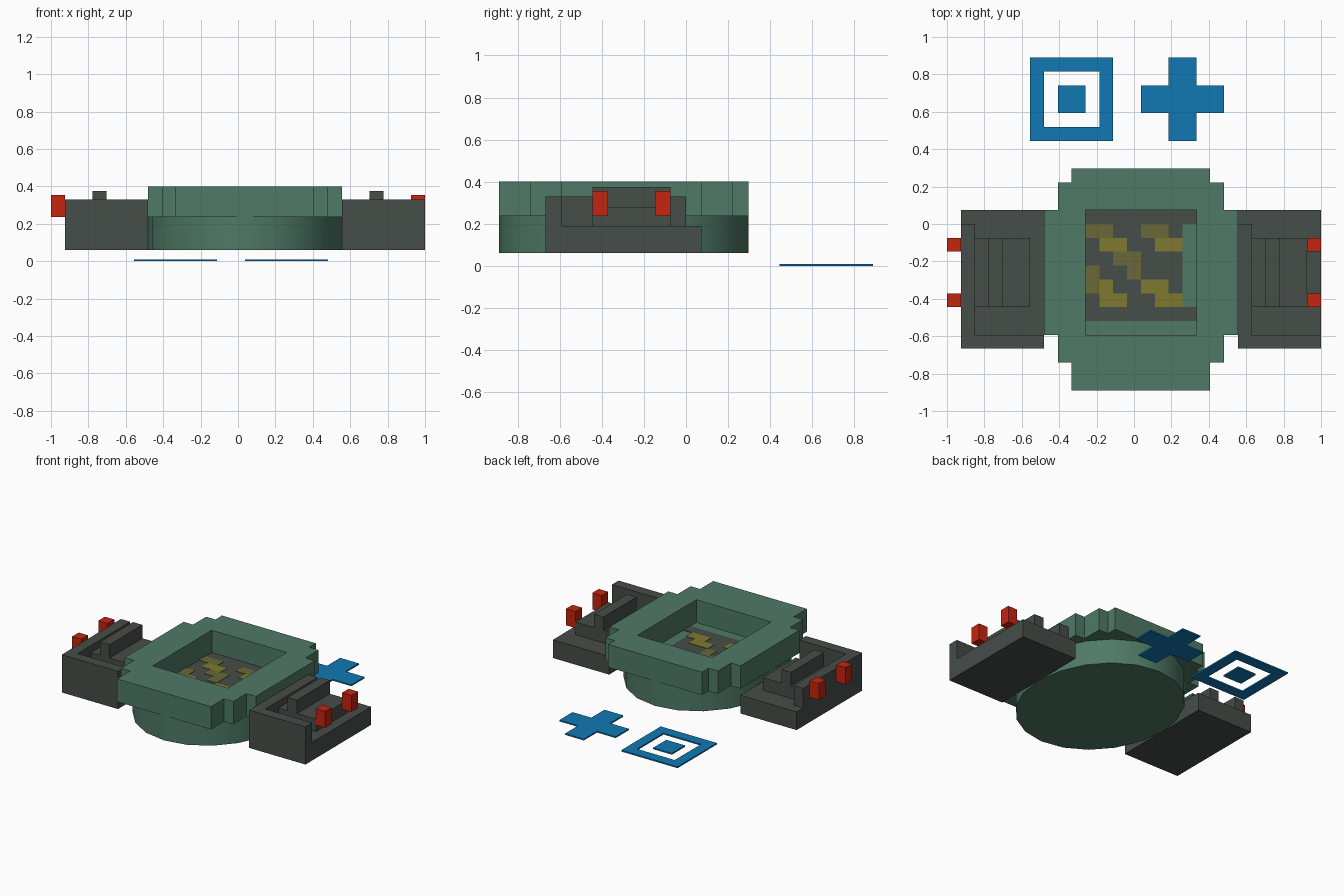
import bpy, bmesh, math

if "Cube" in bpy.data.objects:
    bpy.data.objects.remove(bpy.data.objects["Cube"], do_unlink=True)

U = 2 / 27  # plan module: columns count from the left edge, rows from the middle


def material(name, rgb):
    m = bpy.data.materials.new(name)
    m.use_nodes = True
    color = (*rgb, 1)
    m.diffuse_color = color
    bsdf = next(n for n in m.node_tree.nodes if n.type == "BSDF_PRINCIPLED")
    bsdf.inputs["Base Color"].default_value = color
    return m


GREEN = material("sea_green", (0.078, 0.192, 0.133))
GREY = material("dark_grey", (0.061, 0.074, 0.066))
RED = material("signal_red", (0.56, 0.018, 0.005))
BLUE = material("bright_blue", (0.005, 0.19, 0.45))
OLIVE = material("olive_yellow", (0.21, 0.195, 0.028))
DARK_OLIVE = material("dark_olive", (0.145, 0.14, 0.04))


def finish(bm, name, mat):
    bmesh.ops.recalc_face_normals(bm, faces=bm.faces)
    mesh = bpy.data.meshes.new(name)
    bm.to_mesh(mesh)
    bm.free()
    mesh.materials.append(mat)
    obj = bpy.data.objects.new(name, mesh)
    bpy.context.collection.objects.link(obj)
    return obj


def slab(name, mat, z0, z1, rects, cuts=()):
    """Extrude the union of grid rectangles (col0, row0, col1, row1) minus cuts."""
    def cells(rs):
        return {(i, j) for a, b, c, d in rs for i in range(a, c) for j in range(b, d)}
    bm = bmesh.new()
    verts = {}

    def vert(i, j):
        if (i, j) not in verts:
            verts[i, j] = bm.verts.new((i * U - 1, j * U, z0))
        return verts[i, j]

    for i, j in sorted(cells(rects) - cells(cuts)):
        bm.faces.new((vert(i, j), vert(i + 1, j), vert(i + 1, j + 1), vert(i, j + 1)))
    top = bmesh.ops.extrude_face_region(bm, geom=bm.faces[:], use_keep_orig=True)
    for g in top["geom"]:
        if isinstance(g, bmesh.types.BMVert):
            g.co.z = z1
    return finish(bm, name, mat)


# Stepped platform with a rectangular well
slab("platform", GREEN, 0.237, 0.40,
     [(9, -12, 19, 4), (8, -10, 20, 3), (7, -8, 21, 1)], [(10, -8, 18, 1)])

# Oval drum carrying the platform
bm = bmesh.new()
bmesh.ops.create_cone(bm, cap_ends=True, segments=20, radius1=1, radius2=1, depth=1)
for v in bm.verts:
    v.co = (v.co.x * 7 * U + U / 2, v.co.y * 8 * U - 4 * U, 0.06 if v.co.z < 0 else 0.237)
drum = finish(bm, "drum", GREEN)
bpy.context.view_layer.objects.active = drum
drum.select_set(True)
bpy.ops.object.shade_smooth_by_angle(angle=math.radians(40))
drum.select_set(False)

# Well floor with diagonal hazard stripes
slab("well_floor", GREY, 0.237, 0.241, [(10, -7, 18, -6), (10, -6, 17, 0), (10, 0, 18, 1)])
STRIPES = ["dd..dd.",
           ".yy..yy",
           "..dd...",
           "d..d...",
           "dy..yy.",
           ".yy..yy"]
for key, name, mat in (("y", "stripes", OLIVE), ("d", "dark_stripes", DARK_OLIVE)):
    slab(name, mat, 0.2405, 0.244,
         [(10 + c, -1 - r, 11 + c, -r) for r, row in enumerate(STRIPES)
          for c, ch in enumerate(row) if ch == key])

# Side docks: the same dock repeated on both sides, red posts on the outer ends
for side, c, post in (("right", 1, 0), ("left", 21, 26)):
    slab(side + "_dock_base", GREY, 0.06, 0.19, [(c, -9, c + 6, 1)])
    slab(side + "_dock_wall", GREY, 0.19, 0.33, [(c, -9, c + 1, 0), (c, -9, c + 6, -8)])
    slab(side + "_dock_step", GREY, 0.19, 0.28, [(c + 1, -6, c + 5, -1)])
    slab(side + "_dock_bar", GREY, 0.28, 0.376, [(c + 2, -6, c + 3, -1)])
    for end, row in (("front", -6), ("back", -2)):
        slab(f"{side}_{end}_post", RED, 0.237, 0.355, [(post, row, post + 1, row + 1)])

# Ground markers behind the platform
slab("square_marker", BLUE, 0, 0.01, [(6, 6, 12, 12)], [(7, 7, 11, 11)])
slab("square_marker_centre", BLUE, 0, 0.01, [(8, 8, 10, 10)])
slab("cross_marker", BLUE, 0, 0.01, [(14, 8, 20, 10), (16, 6, 18, 12)])
